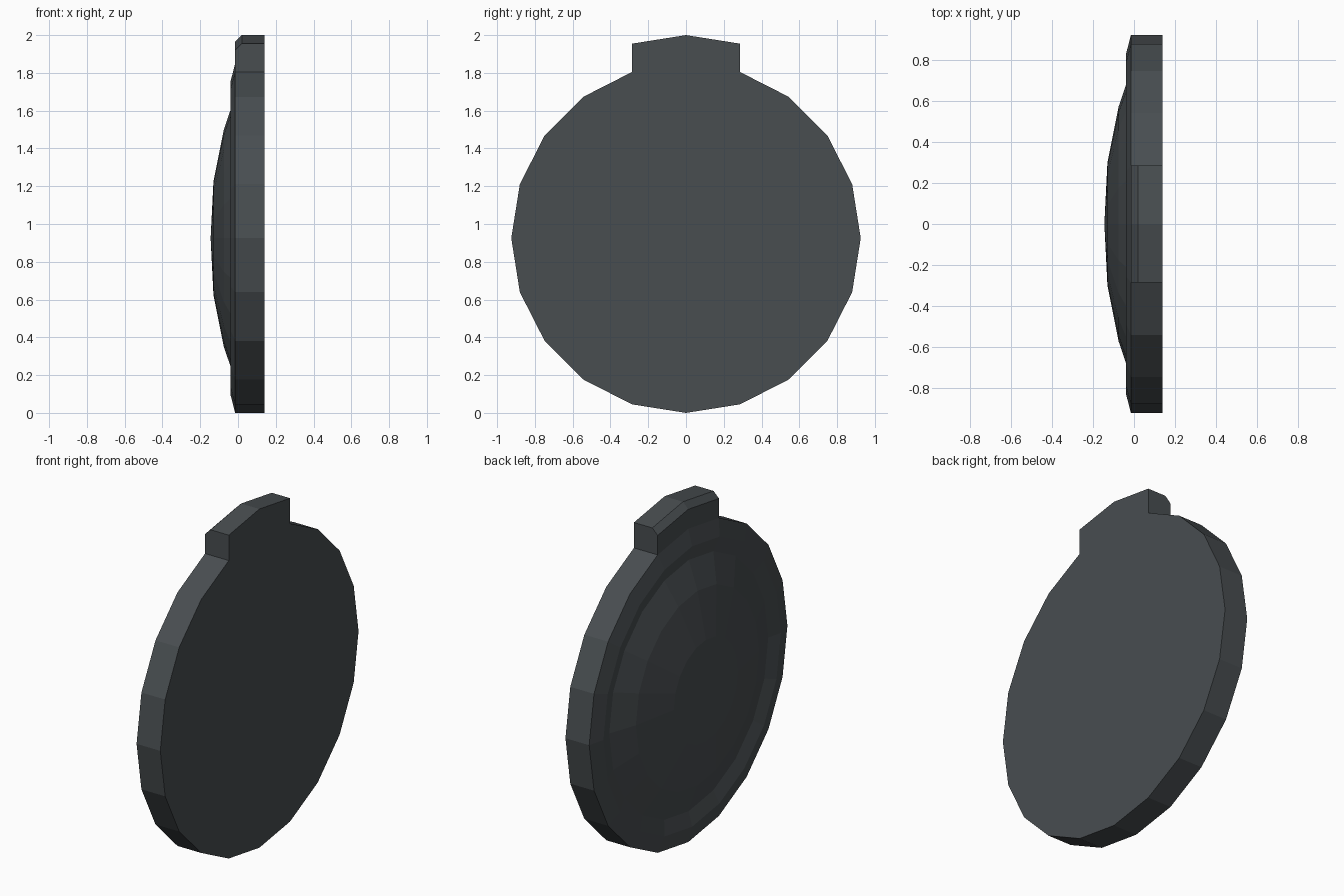
import bpy, bmesh, math

if "Cube" in bpy.data.objects:
    bpy.data.objects.remove(bpy.data.objects["Cube"])

SIDES = 20
RADIUS = 0.925
CENTRE_Z = 0.925

slate = bpy.data.materials.new("dark_slate")
slate.diffuse_color = (0.065, 0.075, 0.081, 1.0)
slate.use_nodes = True
slate.node_tree.nodes["Principled BSDF"].inputs["Base Color"].default_value = slate.diffuse_color


def make_object(name, bm):
    bmesh.ops.recalc_face_normals(bm, faces=bm.faces)
    mesh = bpy.data.meshes.new(name)
    bm.to_mesh(mesh)
    bm.free()
    mesh.materials.append(slate)
    obj = bpy.data.objects.new(name, mesh)
    bpy.context.collection.objects.link(obj)
    return obj


def rim_point(r, step):
    """Point (y, z) on the disc; step 0 is the top vertex."""
    a = 2 * math.pi * step / SIDES
    return r * math.sin(a), CENTRE_Z + r * math.cos(a)


# Disc: domed front, shallow groove, raised bevelled rim, flat back (radius, x)
profile = [(0.30, -0.13), (0.575, -0.075), (0.742, -0.018),
           (0.828, -0.04), (RADIUS, -0.015), (RADIUS, 0.14)]
bm = bmesh.new()
rings = [[bm.verts.new((x, *rim_point(r, i))) for i in range(SIDES)]
         for r, x in profile]
apex = bm.verts.new((-0.145, 0, CENTRE_Z))
for i in range(SIDES):
    j = (i + 1) % SIDES
    bm.faces.new((apex, rings[0][i], rings[0][j]))
    for a, b in zip(rings, rings[1:]):
        bm.faces.new((a[i], b[i], b[j], a[j]))
bm.faces.new(rings[-1])
make_object("domed_disc", bm)

# Top tab: chamfered section (x, height) following the two top rim edges
section = [(0.14, 0), (0.14, 0.15), (0.02, 0.15), (-0.015, 0.115), (-0.015, 0)]
bm = bmesh.new()
stations = []
for step in (-1, 0, 1):
    y, z = rim_point(RADIUS, step)
    stations.append([bm.verts.new((x, y, z + h)) for x, h in section])
for a, b in zip(stations, stations[1:]):
    for k in range(len(section)):
        n = (k + 1) % len(section)
        bm.faces.new((a[k], a[n], b[n], b[k]))
bm.faces.new(stations[0])
bm.faces.new(stations[-1])
make_object("top_tab", bm)
